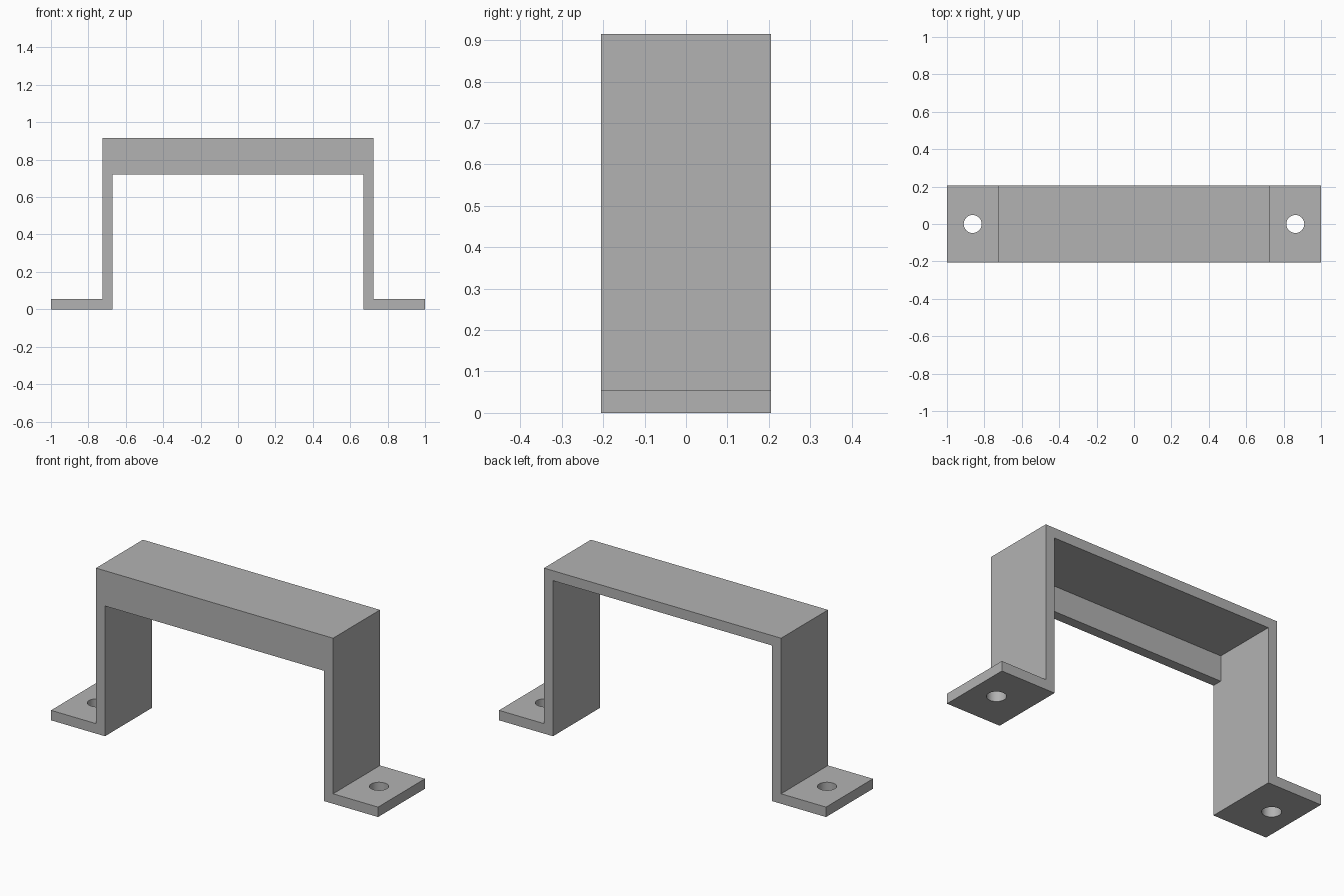
import bpy
import bmesh
from mathutils import Matrix

cube = bpy.data.objects.get("Cube")
if cube:
    bpy.data.objects.remove(cube, do_unlink=True)

# Main dimensions
HALF_LENGTH = 1.0
HALF_DEPTH = 0.205
HEIGHT = 0.915
WALL = 0.055
LEG_OUT = 0.725
LEG_IN = LEG_OUT - WALL
LIP_BOTTOM = 0.72
HOLE_X = (HALF_LENGTH + LEG_OUT) / 2
HOLE_RADIUS = 0.048

grey = bpy.data.materials.new("plain_grey")
grey.use_nodes = True
colour = (0.448, 0.448, 0.448, 1)
grey.diffuse_color = colour
grey.node_tree.nodes["Principled BSDF"].inputs["Base Color"].default_value = colour


def add_object(name, bm):
    bmesh.ops.recalc_face_normals(bm, faces=bm.faces)
    mesh = bpy.data.meshes.new(name)
    bm.to_mesh(mesh)
    bm.free()
    mesh.materials.append(grey)
    obj = bpy.data.objects.new(name, mesh)
    bpy.context.collection.objects.link(obj)
    return obj


def extrude_profile(name, points, y0, y1):
    """Solid made by sweeping an x-z outline from y0 to y1."""
    bm = bmesh.new()
    face = bm.faces.new([bm.verts.new((x, y0, z)) for x, z in points])
    swept = bmesh.ops.extrude_face_region(bm, geom=[face], use_keep_orig=True)
    verts = [v for v in swept["geom"] if isinstance(v, bmesh.types.BMVert)]
    bmesh.ops.translate(bm, verts=verts, vec=(0, y1 - y0, 0))
    return add_object(name, bm)


def add_boolean(target, other, operation):
    mod = target.modifiers.new(other.name, "BOOLEAN")
    mod.operation = operation
    mod.solver = "EXACT"
    mod.object = other
    other.hide_render = True
    other.hide_set(True)


# Bent strip: feet, legs and top plate from one mirrored outline
half = [(LEG_IN, HEIGHT - WALL), (LEG_IN, 0), (HALF_LENGTH, 0),
        (HALF_LENGTH, WALL), (LEG_OUT, WALL), (LEG_OUT, HEIGHT)]
outline = half + [(-x, z) for x, z in reversed(half)]
bracket = extrude_profile("bracket", outline, -HALF_DEPTH, HALF_DEPTH)

# Stiffening lip under the front edge of the top plate
lip_top = HEIGHT - WALL / 2
lip_x = LEG_IN + WALL / 2
lip = extrude_profile("front_lip", [(-lip_x, LIP_BOTTOM), (lip_x, LIP_BOTTOM),
                                    (lip_x, lip_top), (-lip_x, lip_top)],
                      -HALF_DEPTH, WALL - HALF_DEPTH)
add_boolean(bracket, lip, "UNION")

# Screw holes through both feet
for side, sign in (("left", 1), ("right", -1)):
    bm = bmesh.new()
    bmesh.ops.create_cone(bm, cap_ends=True, segments=48, radius1=HOLE_RADIUS,
                          radius2=HOLE_RADIUS, depth=WALL * 4,
                          matrix=Matrix.Translation((sign * HOLE_X, 0, WALL / 2)))
    add_boolean(bracket, add_object(side + "_hole_cutter", bm), "DIFFERENCE")

# Bake the modifiers, drop the helpers and smooth the hole walls
helpers = [mod.object for mod in bracket.modifiers]
bpy.ops.object.select_all(action="DESELECT")
bracket.select_set(True)
bpy.context.view_layer.objects.active = bracket
for name in [mod.name for mod in bracket.modifiers]:
    bpy.ops.object.modifier_apply(modifier=name)
for helper in helpers:
    bpy.data.objects.remove(helper, do_unlink=True)
bpy.ops.object.shade_smooth_by_angle()
